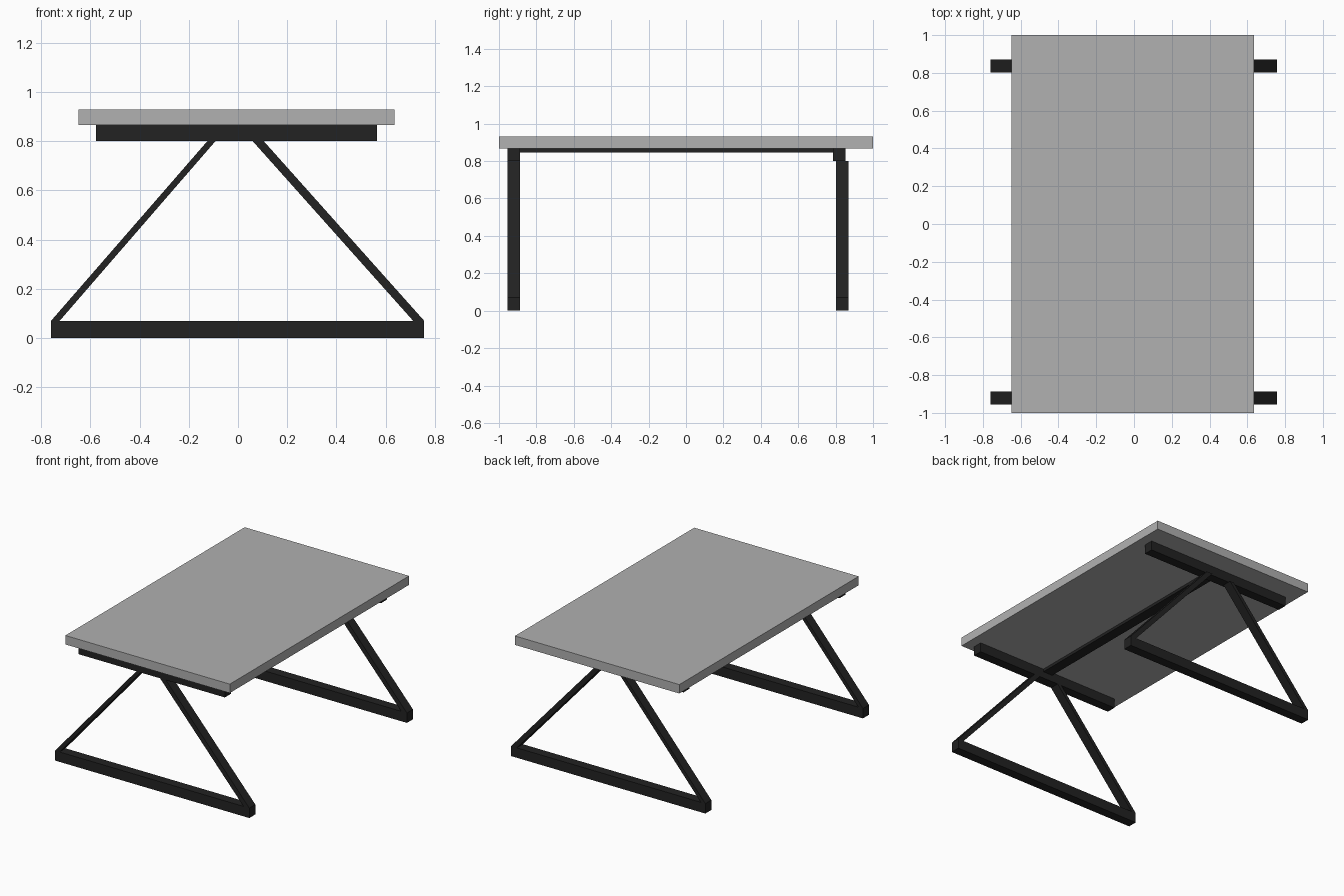
import bpy

cube = bpy.data.objects.get("Cube")
if cube:
    bpy.data.objects.remove(cube, do_unlink=True)


def material(name, value):
    mat = bpy.data.materials.new(name)
    mat.use_nodes = True
    color = (value, value, value, 1)
    mat.diffuse_color = color
    mat.node_tree.nodes["Principled BSDF"].inputs["Base Color"].default_value = color
    return mat


grey = material("light grey", 0.44)
black = material("soft black", 0.016)


def prism(name, outline, y0, y1, mat):
    """Extrude a four-point x/z outline (counter-clockwise from the front) along y."""
    verts = [(x, y, z) for y in (y0, y1) for x, z in outline]
    n = len(outline)
    faces = [tuple(range(n)), tuple(reversed(range(n, 2 * n)))]
    faces += [(i, i + n, (i + 1) % n + n, (i + 1) % n) for i in range(n)]
    mesh = bpy.data.meshes.new(name)
    mesh.from_pydata(verts, [], faces)
    mesh.materials.append(mat)
    obj = bpy.data.objects.new(name, mesh)
    bpy.context.collection.objects.link(obj)
    return obj


def box(name, x0, x1, y0, y1, z0, z1, mat):
    return prism(name, [(x0, z0), (x1, z0), (x1, z1), (x0, z1)], y0, y1, mat)


base_top, leg_top, rail_top = 0.07, 0.80, 0.867

# Tabletop and the long beam beneath it
box("tabletop", -0.648, 0.636, -1, 1, rail_top, 0.93, grey)
box("centre_beam", -0.045, 0.03, -0.9, 0.8, 0.847, rail_top, black)

# Each end: floor bar, two slanted legs and the rail under the top
for end, y, rail_y in (("front", -0.955, -0.955), ("back", 0.803, 0.787)):
    y1 = y + 0.067
    box(end + "_floor_bar", -0.76, 0.757, y, y1, 0, base_top, black)
    prism(end + "_right_leg",
          [(-0.76, base_top), (-0.725, base_top), (-0.092, leg_top), (-0.125, leg_top)],
          y, y1, black)
    prism(end + "_left_leg",
          [(0.712, base_top), (0.757, base_top), (0.105, leg_top), (0.06, leg_top)],
          y, y1, black)
    box(end + "_rail", -0.578, 0.566, rail_y, rail_y + 0.067, leg_top, rail_top, black)
